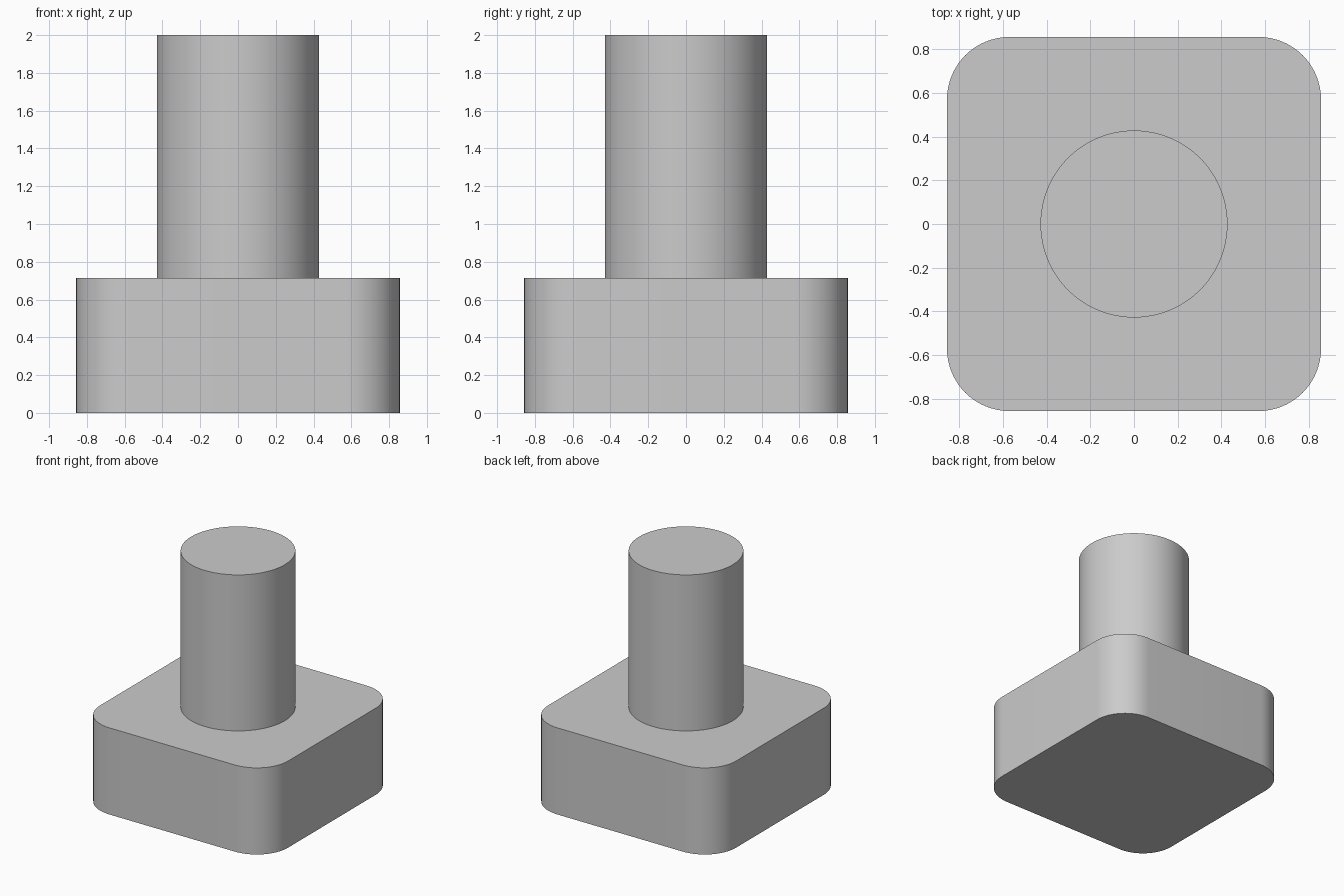
import bpy
import bmesh
import math

cube = bpy.data.objects.get("Cube")
if cube:
    bpy.data.objects.remove(cube, do_unlink=True)

# Dimensions
HALF = 0.857
CORNER = 0.286
BASE_TOP = 0.714
RADIUS = 0.4285
TOP = 2.0

# Single plain grey
grey = bpy.data.materials.new("plain grey")
grey.use_nodes = True
colour = (0.6, 0.6, 0.6, 1)
grey.diffuse_color = colour
grey.node_tree.nodes["Principled BSDF"].inputs["Base Color"].default_value = colour


def extruded(name, outline, bottom, top):
    """Extrude a flat outline into a smooth-sided solid with sharp rims."""
    bm = bmesh.new()
    face = bm.faces.new([bm.verts.new((x, y, bottom)) for x, y in outline])
    result = bmesh.ops.extrude_face_region(bm, geom=[face], use_keep_orig=True)
    raised = [v for v in result["geom"] if isinstance(v, bmesh.types.BMVert)]
    bmesh.ops.translate(bm, verts=raised, vec=(0, 0, top - bottom))
    bmesh.ops.recalc_face_normals(bm, faces=bm.faces)
    mesh = bpy.data.meshes.new(name)
    bm.to_mesh(mesh)
    bm.free()
    mesh.materials.append(grey)
    obj = bpy.data.objects.new(name, mesh)
    bpy.context.collection.objects.link(obj)
    bpy.ops.object.select_all(action="DESELECT")
    obj.select_set(True)
    bpy.context.view_layer.objects.active = obj
    bpy.ops.object.shade_smooth_by_angle(angle=math.radians(30))
    return obj


def arc(cx, cy, radius, start, sweep, steps):
    return [(cx + radius * math.cos(start + sweep * i / steps),
             cy + radius * math.sin(start + sweep * i / steps))
            for i in range(steps + 1)]


# Square base with rounded vertical corners
inner = HALF - CORNER
base_outline = []
for i, (sx, sy) in enumerate([(1, 1), (-1, 1), (-1, -1), (1, -1)]):
    base_outline += arc(sx * inner, sy * inner, CORNER, i * math.pi / 2, math.pi / 2, 16)
extruded("base_block", base_outline, 0, BASE_TOP)

# Round upright post
extruded("post", arc(0, 0, RADIUS, 0, math.tau, 96)[:-1], BASE_TOP, TOP)
